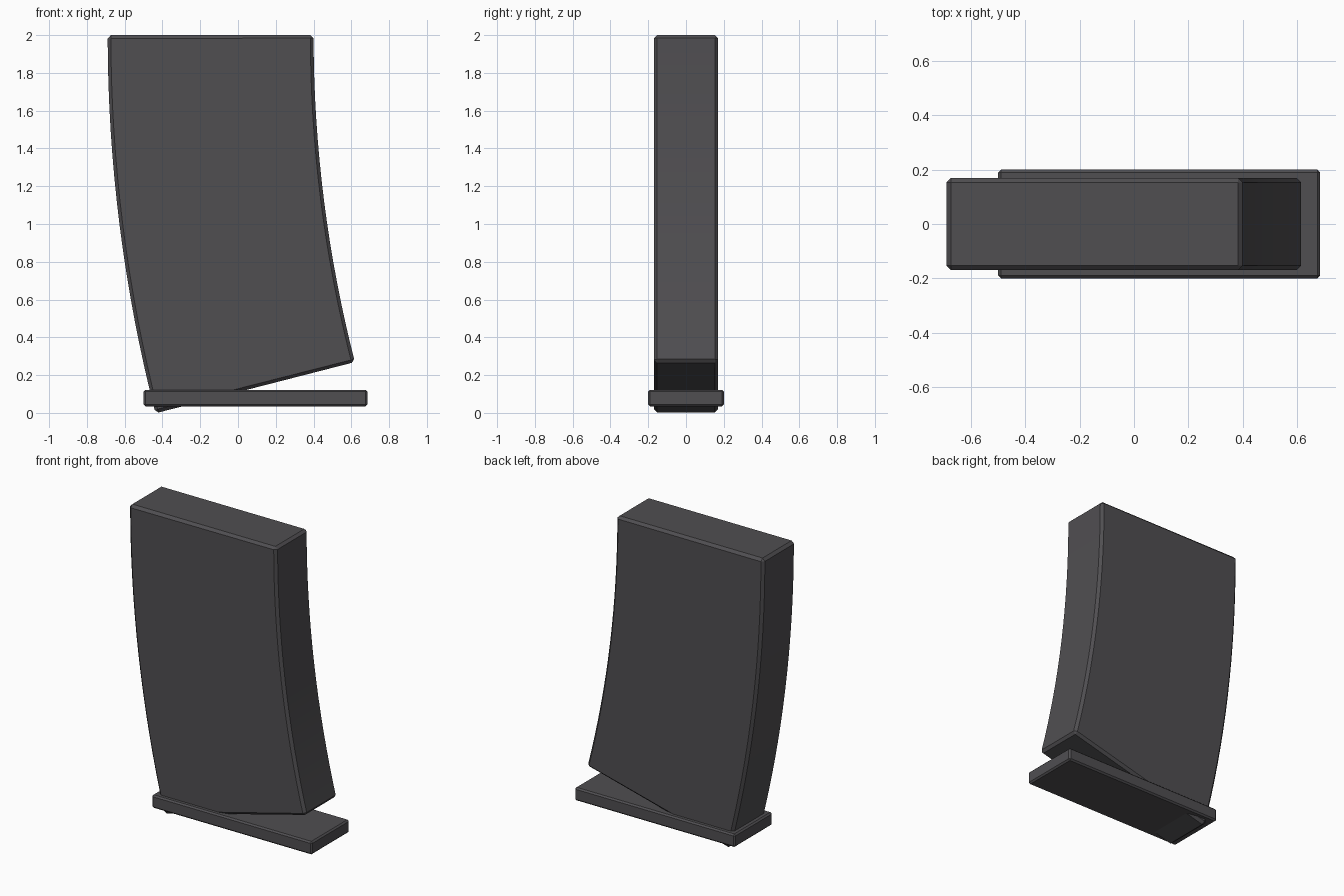
import bpy, bmesh, math
from mathutils import Vector

old = bpy.data.objects.get("Cube")
if old:
    bpy.data.objects.remove(old, do_unlink=True)


def make_material(name, color):
    mat = bpy.data.materials.new(name)
    mat.use_nodes = True
    mat.diffuse_color = color
    mat.node_tree.nodes["Principled BSDF"].inputs["Base Color"].default_value = color
    return mat


dark_grey = make_material("dark grey", (0.08, 0.077, 0.083, 1))


def chamfered_box(lo, hi, chamfer):
    """Box between two corners with every edge chamfered."""
    bm = bmesh.new()
    bmesh.ops.create_cube(bm, size=1)
    lo, hi = Vector(lo), Vector(hi)
    for v in bm.verts:
        v.co = (lo + hi) / 2 + v.co * (hi - lo)
    bmesh.ops.bevel(bm, geom=bm.edges[:], offset=chamfer, segments=1,
                    affect='EDGES', profile=0.5)
    return bm


def finish(bm, name):
    bmesh.ops.recalc_face_normals(bm, faces=bm.faces[:])
    mesh = bpy.data.meshes.new(name)
    bm.to_mesh(mesh)
    bm.free()
    mesh.materials.append(dark_grey)
    obj = bpy.data.objects.new(name, mesh)
    bpy.context.collection.objects.link(obj)
    bpy.ops.object.select_all(action='DESELECT')
    obj.select_set(True)
    bpy.context.view_layer.objects.active = obj
    bpy.ops.object.shade_smooth_by_angle(angle=math.radians(30))
    return obj


# Curved body: a straight box cut into slices, then bent about a far centre
left_x, right_x, top = -0.69, 0.40, 2.0
outer_radius, sweep = 8.05, math.radians(14.4)
mid_radius = outer_radius - (right_x - left_x) / 2
length = mid_radius * sweep
slices = 16
body = chamfered_box((left_x, -0.17, top - length), (right_x, 0.17, top), 0.017)
for i in range(1, slices):
    bmesh.ops.bisect_plane(body, geom=body.verts[:] + body.edges[:] + body.faces[:],
                           plane_co=(0, 0, top - length * i / slices),
                           plane_no=(0, 0, 1))
centre_x = left_x + outer_radius
for v in body.verts:
    radius = centre_x - v.co.x
    angle = (top - v.co.z) / mid_radius
    v.co.x = centre_x - radius * math.cos(angle)
    v.co.z = top - radius * math.sin(angle)
finish(body, "curved_body")

# Flat base plate
finish(chamfered_box((-0.50, -0.20, 0.035), (0.685, 0.20, 0.122), 0.01), "base_plate")
